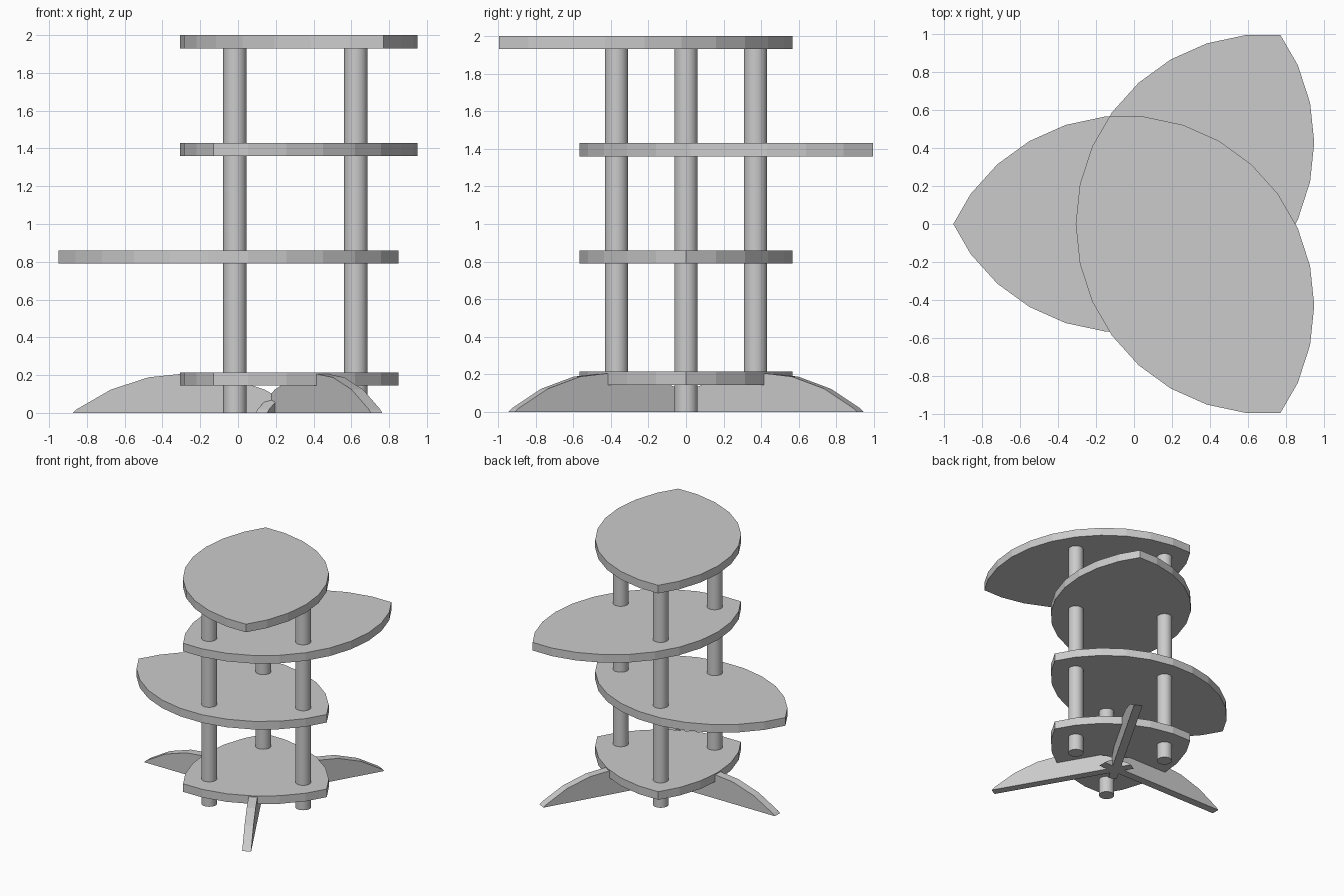
import bpy, bmesh
from math import sin, cos, pi, radians
from mathutils import Vector, Matrix

cube = bpy.data.objects.get("Cube")
if cube:
    bpy.data.objects.remove(cube)

AXIS = Vector((0.197, 0, 0))    # shared centre of the shelves, posts and feet
THICK = 0.07

grey = bpy.data.materials.new("plain_grey")
grey.use_nodes = True
grey.diffuse_color = (0.6, 0.6, 0.6, 1)
grey.node_tree.nodes["Principled BSDF"].inputs["Base Color"].default_value = (0.6, 0.6, 0.6, 1)


def polar(radius, degrees):
    a = radians(degrees)
    return Vector((radius * cos(a), radius * sin(a), 0))


def disc(centre):
    return [centre + polar(1, 12 * i) for i in range(30)]


def clip(poly, a, b):
    """Keep the part of a convex outline to the left of the line a-b."""
    side = lambda p: (b - a).cross(p - a).z
    out = []
    for p, q in zip(poly, poly[1:] + poly[:1]):
        sp, sq = side(p), side(q)
        if sp >= 0:
            out.append(p)
        if sp * sq < 0:
            out.append(p.lerp(q, sp / (sp - sq)))
    return out


def overlap(*discs):
    poly = discs[0]
    for other in discs[1:]:
        for a, b in zip(other, other[1:] + other[:1]):
            poly = clip(poly, a, b)
    return poly


def slab(name, outline, thickness, matrix):
    """Extrude a flat outline upwards, then place it."""
    bm = bmesh.new()
    face = bm.faces.new([bm.verts.new(p) for p in outline])
    top = bmesh.ops.extrude_face_region(bm, geom=[face])["geom"]
    verts = [v for v in top if isinstance(v, bmesh.types.BMVert)]
    bmesh.ops.translate(bm, verts=verts, vec=(0, 0, thickness))
    bmesh.ops.remove_doubles(bm, verts=bm.verts, dist=0.0005)
    bmesh.ops.recalc_face_normals(bm, faces=bm.faces)
    mesh = bpy.data.meshes.new(name)
    bm.to_mesh(mesh)
    bm.free()
    mesh.materials.append(grey)
    obj = bpy.data.objects.new(name, mesh)
    obj.matrix_world = matrix
    bpy.context.collection.objects.link(obj)


# Shelves: overlaps of three discs set around the axis
right_disc, back_disc, front_disc = [disc(AXIS + polar(0.496, a)) for a in (0, 120, 240)]
shelves = {
    "bottom_shelf": (0.215, (right_disc, back_disc, front_disc)),
    "lower_shelf": (0.86, (back_disc, front_disc)),
    "middle_shelf": (1.43, (right_disc, back_disc)),
    "top_shelf": (2.0, (right_disc, front_disc)),
}
for name, (top, discs) in shelves.items():
    slab(name, overlap(*discs), THICK, Matrix.Translation((0, 0, top - THICK)))

# Posts
for name, angle in (("left_post", 0), ("back_post", 120), ("front_post", 240)):
    bpy.ops.mesh.primitive_cylinder_add(
        vertices=32, radius=0.062, depth=1.95,
        location=AXIS + polar(0.427, angle) + Vector((0, 0, 0.975)))
    post = bpy.context.object
    post.name = name
    post.data.materials.append(grey)
    bpy.ops.object.shade_smooth_by_angle()

# Feet: upright arched fins crossing at the axis
arch = [Vector((0.463, -0.79, 0)) + polar(1, 6 + 12 * i) for i in range(30)]
arch = clip(arch, Vector((0, 0, 0)), Vector((1, 0, 0)))
upright = Matrix.Rotation(pi / 2, 4, "X")
for name, angle in (("back_foot", 60), ("right_foot", 180), ("front_foot", 300)):
    place = Matrix.Translation(AXIS) @ Matrix.Rotation(radians(angle), 4, "Z")
    slab(name, arch, THICK, place @ upright @ Matrix.Translation((0, 0, -THICK / 2)))
